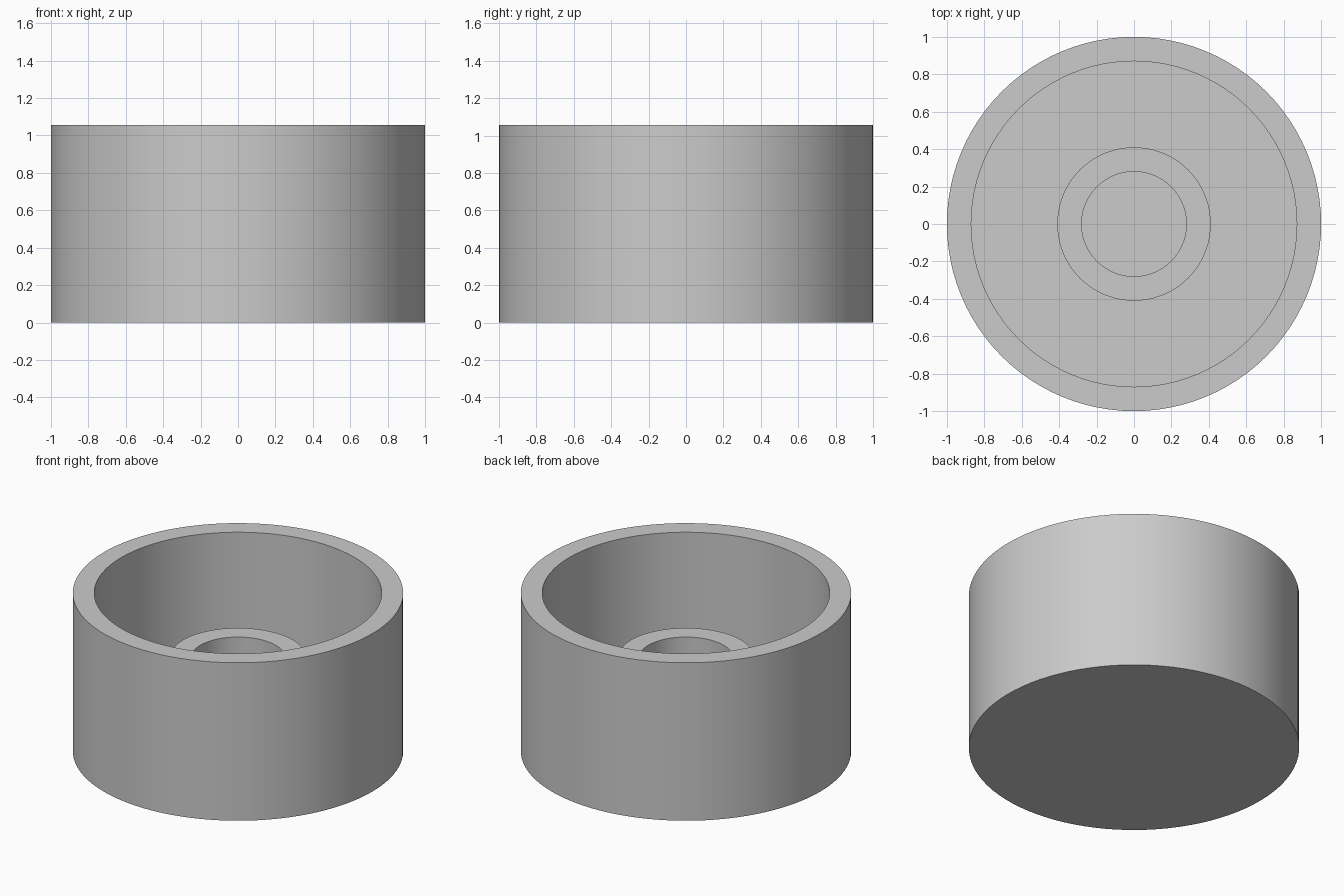
import bpy, bmesh, math

if "Cube" in bpy.data.objects:
    bpy.data.objects.remove(bpy.data.objects["Cube"], do_unlink=True)

SEGMENTS = 96
HEIGHT = 1.055
FLOOR = 0.13

grey = bpy.data.materials.new("plain grey")
grey.use_nodes = True
colour = (0.6, 0.6, 0.6, 1)
grey.diffuse_color = colour
grey.node_tree.nodes["Principled BSDF"].inputs["Base Color"].default_value = colour


def lathe(name, profile):
    """Revolve a (radius, height) profile around the z axis."""
    bm = bmesh.new()
    verts = [bm.verts.new((r, 0, z)) for r, z in profile]
    edges = [bm.edges.new(pair) for pair in zip(verts, verts[1:])]
    bmesh.ops.spin(bm, geom=verts + edges, cent=(0, 0, 0), axis=(0, 0, 1),
                   angle=math.tau, steps=SEGMENTS)
    bmesh.ops.remove_doubles(bm, verts=bm.verts, dist=0.0001)
    bmesh.ops.recalc_face_normals(bm, faces=bm.faces)
    mesh = bpy.data.meshes.new(name)
    bm.to_mesh(mesh)
    bm.free()
    mesh.materials.append(grey)
    obj = bpy.data.objects.new(name, mesh)
    bpy.context.collection.objects.link(obj)
    bpy.ops.object.select_all(action="DESELECT")
    obj.select_set(True)
    bpy.context.view_layer.objects.active = obj
    bpy.ops.object.shade_smooth_by_angle(angle=math.radians(30))
    return obj


# Outer cup with a closed base
lathe("cup", [(0, 0), (1, 0), (1, HEIGHT), (0.87, HEIGHT), (0.87, FLOOR), (0, FLOOR)])

# Hollow collar standing on the cup floor
lathe("inner_collar", [(0.41, FLOOR), (0.41, 0.63), (0.28, 0.63), (0.28, FLOOR)])
